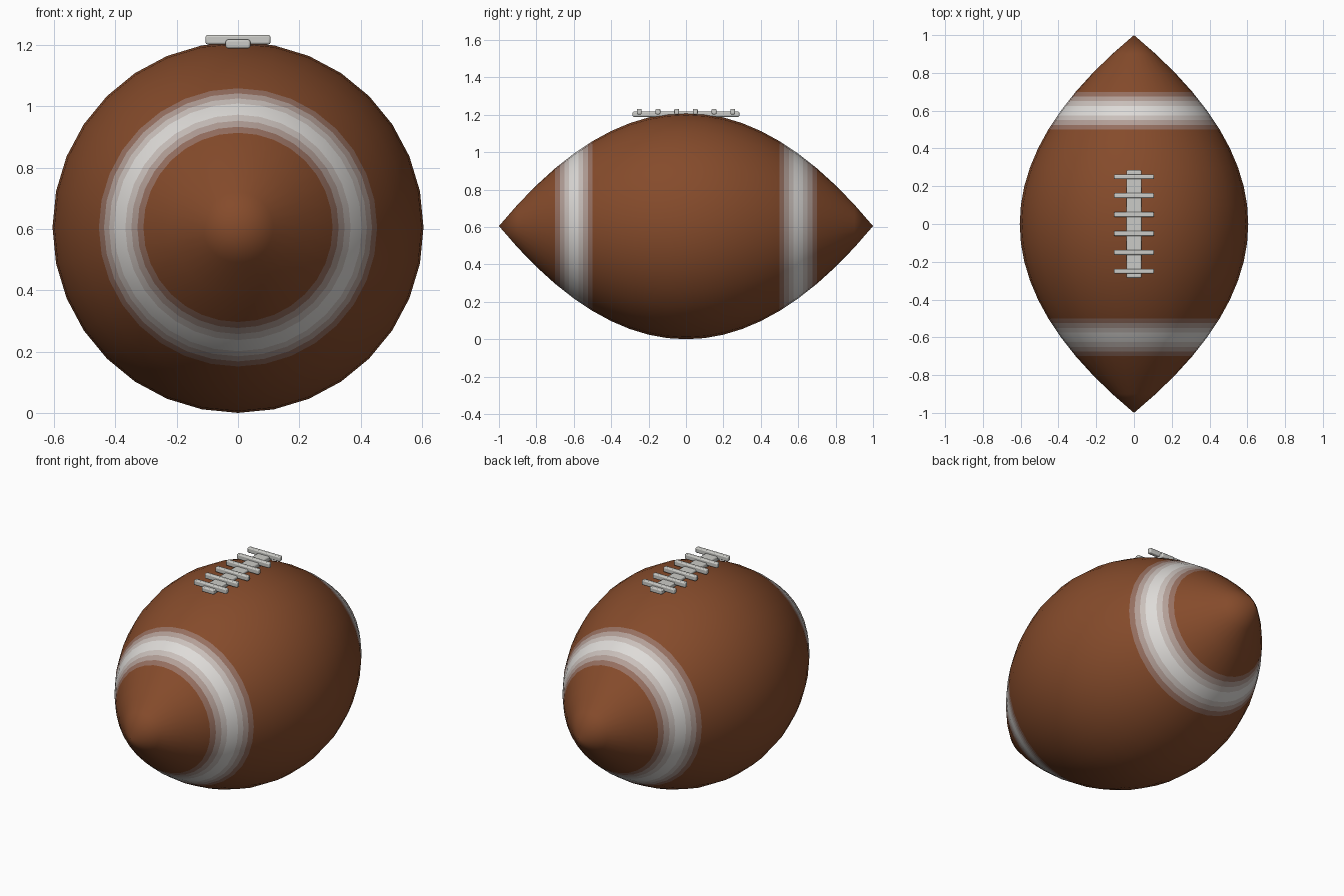
import bpy, bmesh
from math import sin, cos, pi, radians

if "Cube" in bpy.data.objects:
    bpy.data.objects.remove(bpy.data.objects["Cube"])

R = 0.605      # greatest radius, also height of the long axis
SEG = 32
STEPS = 8      # shade bands across each stripe


def material(name, rgb):
    m = bpy.data.materials.new(name)
    m.diffuse_color = (*rgb, 1)
    m.use_nodes = True
    m.node_tree.nodes["Principled BSDF"].inputs["Base Color"].default_value = m.diffuse_color
    return m


def radius(y):
    # parabolic profile, straight between rings 0.1 apart
    k = int(min(abs(y) * 10 + 1e-6, 9))
    a, b = 1 - (k / 10) ** 2, 1 - ((k + 1) / 10) ** 2
    return R * (a + (b - a) * (abs(y) * 10 - k))


# Ball: leather body turned about y, with extra rings for the soft stripes
brown, white = (0.235, 0.07, 0.024), (0.8, 0.8, 0.78)
shades = [i / (STEPS / 2) for i in range(STEPS // 2)]
mats = [material("leather", brown)]
for i, s in enumerate(shades):
    t = s + 1 / STEPS
    mats.append(material(f"stripe_shade_{i}", [b + (w - b) * t for b, w in zip(brown, white)]))

ys = {round(i / 10, 4) for i in range(-9, 10)}
for side in (-1, 1):
    ys |= {round(side * (0.5 + 0.2 * i / STEPS), 4) for i in range(STEPS + 1)}
ys = sorted(ys)

bm = bmesh.new()
rings = [[bm.verts.new((radius(y) * sin(2 * pi * j / SEG), y, R + radius(y) * cos(2 * pi * j / SEG)))
          for j in range(SEG)] for y in ys]
for n in range(len(ys) - 1):
    off = abs(abs(ys[n] + ys[n + 1]) / 2 - 0.6)
    slot = 0 if off > 0.1 else 1 + int((0.1 - off) / 0.1 * STEPS / 2)
    for j in range(SEG):
        k = (j + 1) % SEG
        f = bm.faces.new((rings[n][j], rings[n][k], rings[n + 1][k], rings[n + 1][j]))
        f.material_index = slot
for ring, y in ((rings[0], -1), (rings[-1], 1)):
    tip = bm.verts.new((0, y, R))
    for j in range(SEG):
        bm.faces.new((ring[j], ring[(j + 1) % SEG], tip))
bmesh.ops.recalc_face_normals(bm, faces=bm.faces)
for f in bm.faces:
    f.smooth = True
mesh = bpy.data.meshes.new("ball")
bm.to_mesh(mesh)
bm.free()
for m in mats:
    mesh.materials.append(m)
bpy.context.collection.objects.link(bpy.data.objects.new("ball", mesh))


def lace(name, size, loc):
    bpy.ops.mesh.primitive_cube_add(size=1, location=loc)
    o = bpy.context.object
    o.name = name
    o.scale = size
    bpy.ops.object.transform_apply(location=False, rotation=False, scale=True)
    b = o.modifiers.new("round_edges", 'BEVEL')
    b.width, b.segments = 0.006, 2
    bpy.ops.object.shade_smooth_by_angle(angle=radians(30))
    o.data.materials.append(lace_mat)


# Laces: one long strip and six cross bars
lace_mat = material("lace", (0.6, 0.6, 0.57))
lace("lace_strip", (0.08, 0.57, 0.028), (0, 0, 1.203))
for i in range(6):
    lace(f"lace_bar_{i + 1}", (0.212, 0.026, 0.03), (0, -0.25 + 0.1 * i, 1.217))
